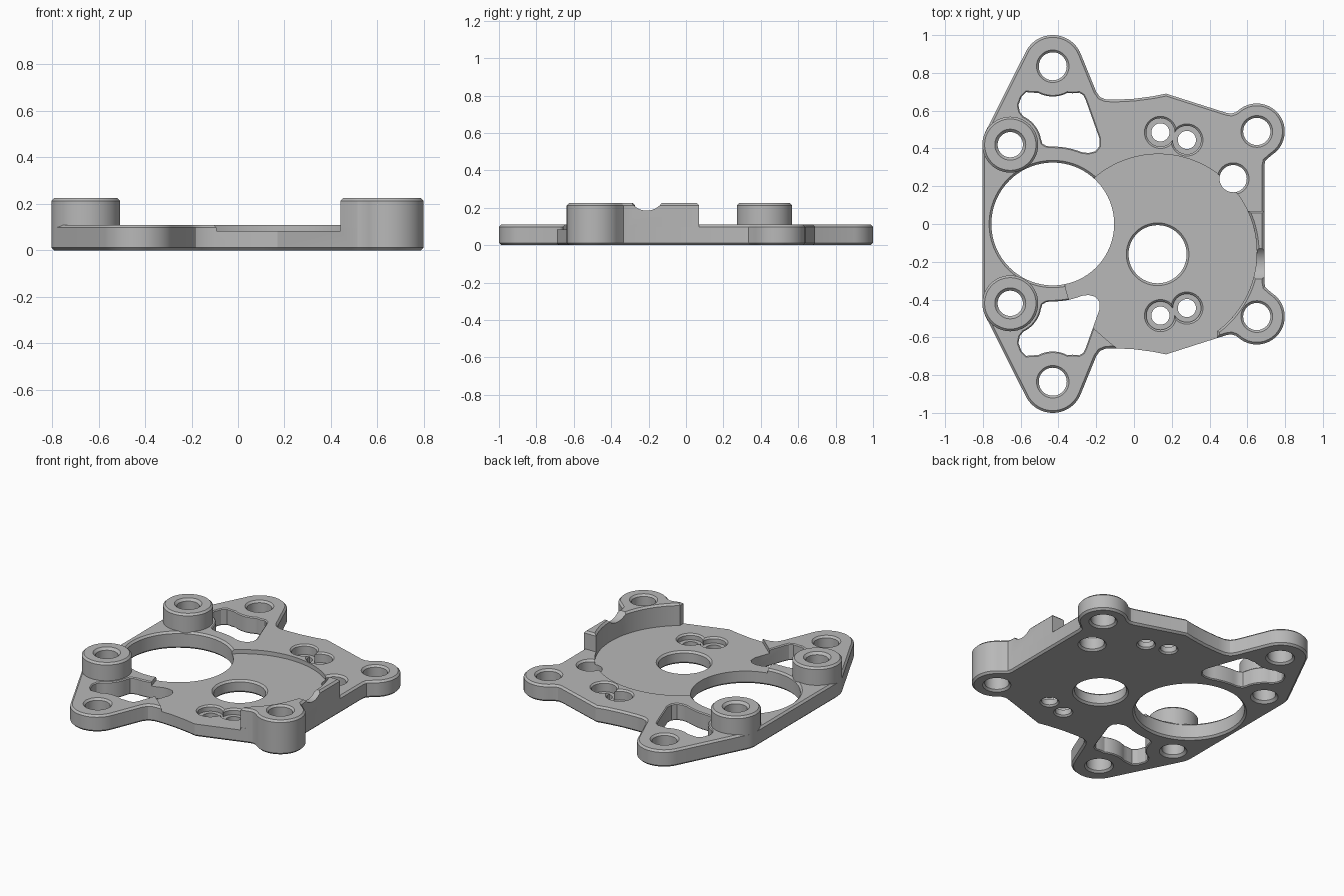
import bpy, bmesh, math
from mathutils import Vector

cube = bpy.data.objects.get("Cube")
if cube:
    bpy.data.objects.remove(cube, do_unlink=True)

metal = bpy.data.materials.new("grey metal")
metal.use_nodes = True
GREY = (0.48, 0.48, 0.48, 1)
metal.diffuse_color = GREY
metal.node_tree.nodes["Principled BSDF"].inputs["Base Color"].default_value = GREY

PLATE, FLOOR, TALL, C = 0.11, 0.083, 0.225, 0.012


def arc(cx, cy, r, a0, a1, n=16):
    angles = [math.radians(a0 + (a1 - a0) * i / n) for i in range(n + 1)]
    return [(cx + r * math.cos(a), cy + r * math.sin(a)) for a in angles]


def circle(cx, cy, r, n=48):
    return arc(cx, cy, r, 0, 360, n)[:-1]


def mirror(points):
    return [(x, -y) for x, y in reversed(points)]


def offset(points, d):
    """Move a counter-clockwise outline outwards by d."""
    pts = [Vector(p) for p in points]
    out = []
    for i, p in enumerate(pts):
        a = (p - pts[i - 1]).normalized()
        b = (pts[(i + 1) % len(pts)] - p).normalized()
        na, nb = Vector((a.y, -a.x)), Vector((b.y, -b.x))
        n = (na + nb).normalized()
        out.append(p + n * d / max(n.dot(na), 0.5))
    return out


def prism(name, points, layers):
    """Stack offset copies of an outline; layers are (z, offset)."""
    bm = bmesh.new()
    rings = [[bm.verts.new((p.x, p.y, z)) for p in offset(points, d)] for z, d in layers]
    for low, high in zip(rings, rings[1:]):
        for i in range(len(points)):
            j = (i + 1) % len(points)
            bm.faces.new((low[i], low[j], high[j], high[i]))
    bm.faces.new(rings[0][::-1])
    bm.faces.new(rings[-1])
    mesh = bpy.data.meshes.new(name)
    bm.to_mesh(mesh)
    bm.free()
    mesh.materials.append(metal)
    obj = bpy.data.objects.new(name, mesh)
    bpy.context.collection.objects.link(obj)
    return obj


def through(points, top, c=C):
    """Cutter through everything, flared to chamfer both rims."""
    return prism("cutter", points, [(-0.01, c + 0.01), (c, 0), (top - c, 0), (top + 0.01, c + 0.01)])


def pocket(points, bottom, top, c=C):
    return prism("cutter", points, [(bottom, 0), (top - c, 0), (top + 0.01, c + 0.01)])


def cut(obj, cutters):
    for cutter in cutters:
        mod = obj.modifiers.new("cut", "BOOLEAN")
        mod.operation, mod.solver, mod.object = "DIFFERENCE", "EXACT", cutter
    bpy.context.view_layer.update()
    graph = bpy.context.evaluated_depsgraph_get()
    mesh = bpy.data.meshes.new_from_object(obj.evaluated_get(graph))
    obj.modifiers.clear()
    obj.data = mesh


# Plate outline: ear, back edge, tab and left side, mirrored to the front
half = [(0.69, 0.31), (0.695, 0.335)]
half += arc(0.65, 0.49, 0.148, -58, 125, 32)
half += [(0.54, 0.592), (0.515, 0.584), (0.49, 0.588), (0.17, 0.69),
         (0.1, 0.676), (0, 0.663), (-0.1, 0.658), (-0.15, 0.66), (-0.18, 0.672), (-0.2, 0.7)]
half += arc(-0.43, 0.84, 0.16, 22, 153, 24)
half += arc(-0.655, 0.42, 0.148, 153, 180, 6)
outline = half + mirror(half)
base_plate = prism("base_plate", outline, [(0, -C), (C, 0), (PLATE - C, 0), (PLATE, -C)])

# Raised wall and tall front ear beside the round recess
RX, RY, RR = 0.13, -0.15, 0.52
wall = [(0.44, -0.603)] + [p for p in mirror(half) if p[0] > 0.44]
wall += [(0.69, 0.07)] + arc(RX, RY, RR, 25, -53.3, 32)
raised_wall = prism("raised_wall", wall, [(PLATE - C, 0), (TALL - C, 0), (TALL, -C)])

# Standing bosses
bosses = [prism(name, circle(-0.655, y, 0.148),
                [(PLATE - C, 0), (TALL - C, 0), (TALL, -C)])
          for name, y in (("back_boss", 0.42), ("front_boss", -0.42))]

# Recess that runs out to the front edge and into the large bore
recess = arc(RX, RY, RR, -53.3, 130, 64)
recess += [(-0.43, 0.1), (-0.43, -0.3), (-0.37, -0.31), (-0.34, -0.42), (-0.3, -0.5),
           (-0.24, -0.53), (-0.09, -0.66), (-0.07, -0.75), (0.44, -0.75)]
plate_cuts = [prism("cutter", recess, [(FLOOR, 0), (0.3, 0)])]

# Triangular lightening slots
slot = [(-0.182, 0.45), (-0.255, 0.655), (-0.268, 0.682), (-0.29, 0.695), (-0.325, 0.692)]
slot += arc(-0.43, 0.84, 0.165, -62, -118, 10)
slot += [(-0.535, 0.695), (-0.57, 0.698), (-0.595, 0.675), (-0.612, 0.63), (-0.605, 0.595)]
slot += arc(-0.655, 0.42, 0.165, 65, 10, 10)
slot += [(-0.485, 0.425), (-0.465, 0.414)]
slot += arc(-0.43, 0, 0.41, 92, 68, 8)
slot += [(-0.24, 0.376), (-0.205, 0.385), (-0.184, 0.41)]
plate_cuts += [through(slot, PLATE, 0.006), through(mirror(slot), PLATE, 0.006)]

# Bores and mounting holes
plate_cuts += [through(circle(-0.43, 0, 0.325, 96), PLATE),
               through(circle(0.125, -0.16, 0.154), FLOOR),
               through(circle(0.525, 0.24, 0.072), PLATE),
               through(circle(0.65, 0.49, 0.072), PLATE)]
for s, floor in ((1, PLATE), (-1, FLOOR)):
    plate_cuts.append(through(circle(-0.43, s * 0.835, 0.074), PLATE))
    for x, y, r in ((0.14, 0.485, 0.075), (0.28, 0.445, 0.075)):
        plate_cuts.append(pocket(circle(x, s * y, r), 0.045, floor, 0.01))
        plate_cuts.append(prism("cutter", circle(x, s * y, 0.048),
                                [(-0.01, 0.018), (0.01, 0), (0.3, 0)]))
tall_cuts = [through(circle(0.65, -0.49, 0.072), TALL)]
boss_cuts = [through(circle(-0.655, s * 0.42, 0.067), TALL, 0.015) for s in (1, -1)]

# Shallow round notch across the wall top
notch = prism("cutter", circle(0, 0, 0.1), [(-0.2, 0), (0.2, 0)])
notch.rotation_euler = (0, math.pi / 2, 0)
notch.location = (0.65, -0.21, 0.285)

cut(base_plate, plate_cuts + tall_cuts + boss_cuts)
cut(raised_wall, tall_cuts + [notch])
for boss, cutter in zip(bosses, boss_cuts):
    cut(boss, [cutter])
for cutter in plate_cuts + tall_cuts + boss_cuts + [notch]:
    bpy.data.objects.remove(cutter, do_unlink=True)

# Smooth round walls, crisp chamfers
for obj in bpy.context.selected_objects:
    obj.select_set(False)
for obj in [base_plate, raised_wall] + bosses:
    obj.select_set(True)
bpy.context.view_layer.objects.active = base_plate
bpy.ops.object.shade_smooth_by_angle(angle=math.radians(25))
